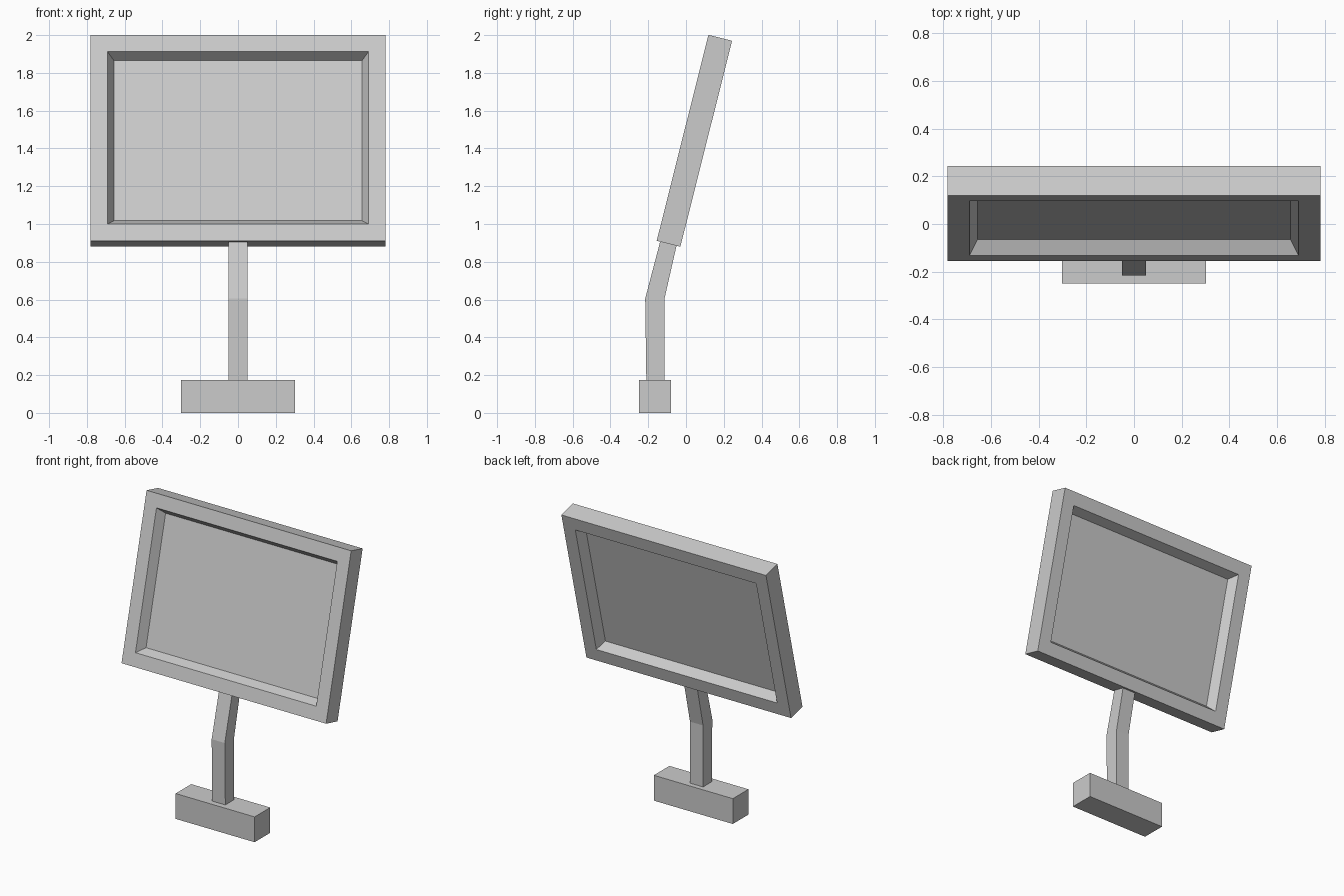
import bpy, bmesh, math
from mathutils import Matrix, Vector

if "Cube" in bpy.data.objects:
    bpy.data.objects.remove(bpy.data.objects["Cube"])

TILT = math.radians(14.1)


def finish(bm, name):
    bmesh.ops.recalc_face_normals(bm, faces=bm.faces)
    mesh = bpy.data.meshes.new(name)
    bm.to_mesh(mesh)
    bm.free()
    obj = bpy.data.objects.new(name, mesh)
    bpy.context.collection.objects.link(obj)
    return obj


def box(size, centre):
    bm = bmesh.new()
    bmesh.ops.create_cube(bm, size=1)
    bmesh.ops.scale(bm, vec=size, verts=bm.verts)
    bmesh.ops.translate(bm, vec=centre, verts=bm.verts)
    return bm


# Foot block
finish(box((0.604, 0.17, 0.175), (0, -0.165, 0.0875)), "base")

# Bent post: side profile (y, z) extruded across x
profile = [(-0.21, 0.175), (-0.216, 0.605), (-0.137, 0.906),
           (-0.05, 0.886), (-0.115, 0.6), (-0.115, 0.175)]
bm = bmesh.new()
lower = [bm.verts.new((-0.05, y, z)) for y, z in profile[:2] + profile[4:]]
upper = [bm.verts.new((-0.05, y, z)) for y, z in profile[2:4]]
sides = [bm.faces.new(lower),
         bm.faces.new((lower[1], upper[0], upper[1], lower[2]))]
ext = bmesh.ops.extrude_face_region(bm, geom=sides, use_keep_orig=True)
bmesh.ops.translate(bm, vec=(0.1, 0, 0),
                    verts=[g for g in ext["geom"] if isinstance(g, bmesh.types.BMVert)])
finish(bm, "post")

# Tilted panel with a bevelled recess on the front and back
bm = box((1.564, 0.129, 1.124), (0, 0.0645, 0.562))
bm.normal_update()
for face in [f for f in bm.faces if abs(f.normal.y) > 0.9]:
    bmesh.ops.inset_individual(bm, faces=[face], thickness=0.091, use_even_offset=True)
    bmesh.ops.inset_individual(bm, faces=[face], thickness=0.034, depth=0,
                               use_even_offset=True)
    bmesh.ops.translate(bm, vec=-face.normal * 0.061, verts=face.verts)
panel = finish(bm, "panel")
panel.matrix_world = Matrix.Translation(Vector((0, -0.155, 0.911))) @ Matrix.Rotation(-TILT, 4, 'X')
